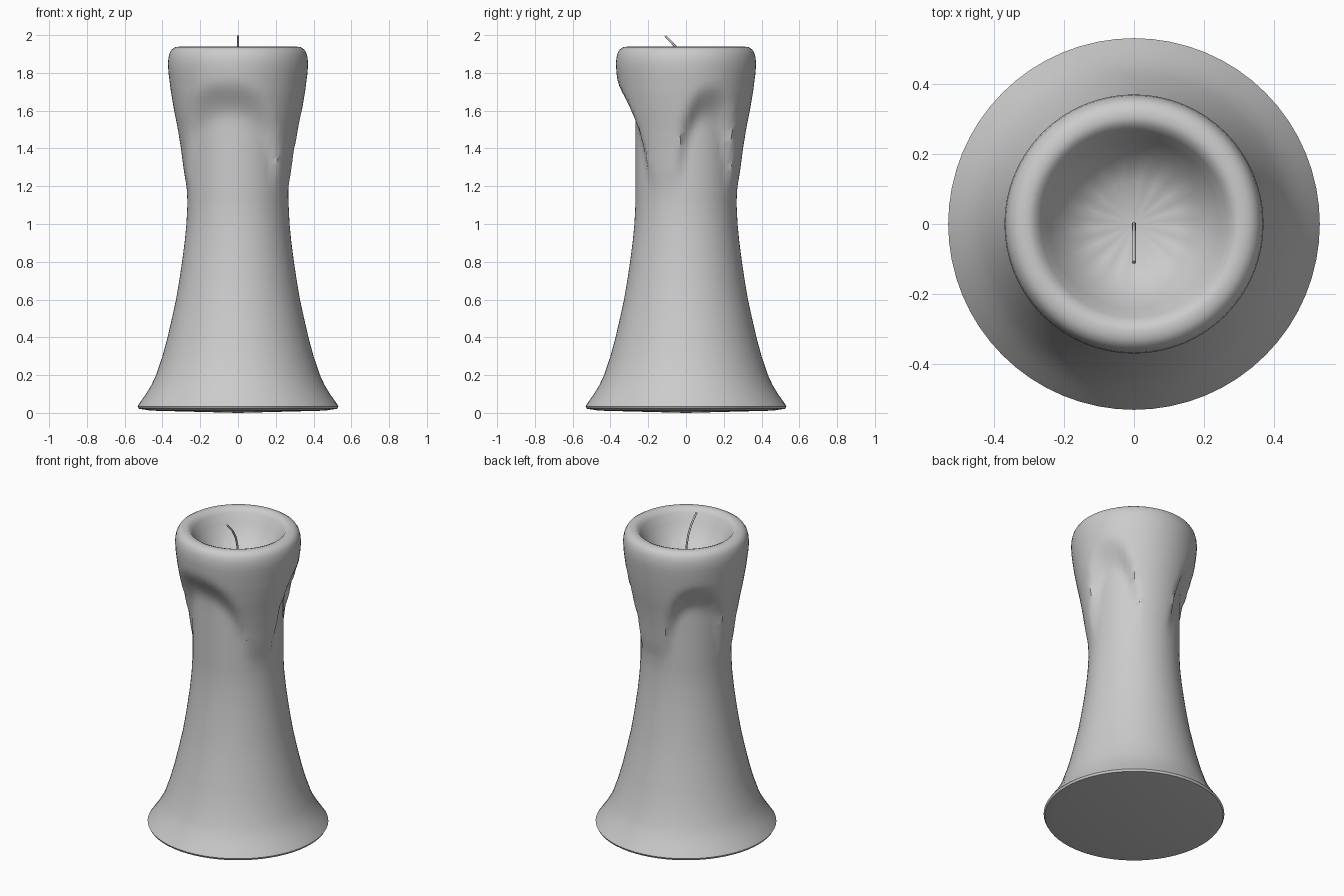
import bpy, bmesh, math

if "Cube" in bpy.data.objects:
    bpy.data.objects.remove(bpy.data.objects["Cube"])

SEG = 64

def lerp_profile(pts, z):
    if z <= pts[0][0]:
        return pts[0][1]
    for (z0, r0), (z1, r1) in zip(pts, pts[1:]):
        if z <= z1:
            return r0 + (r1 - r0) * (z - z0) / (z1 - z0)
    return pts[-1][1]

def smooth(t):
    t = min(1, max(0, t))
    return t * t * (3 - 2 * t)

# Radius by height: the melted core, and the wax overhang hanging around it
core = [(0.035, .532), (.06, .515), (.1, .487), (.15, .457), (.2, .434), (.3, .4), (.4, .373),
        (.5, .35), (.6, .328), (.7, .311), (.8, .296), (.9, .283), (1, .273), (1.1, .268), (1.5, .267), (1.9, .28)]
overhang = [(1.1, .268), (1.2, .274), (1.3, .289), (1.4, .302), (1.5, .318), (1.6, .338),
            (1.7, .355), (1.8, .368), (1.85, .371), (1.88, .368)]
# Arches in the overhang: centre angle, half width, top height
arches = [(-100, 56, 1.62), (23, 31, 1.60), (136, 36, 1.58)]

def edge_height(a):
    h = 1.12
    for c, w, top in arches:
        d = abs((math.degrees(a) - c + 180) % 360 - 180) / w
        if d < 1:
            h = max(h, 1.12 + (top - 1.12) * (1 - d ** 2.6) ** 0.6)
    return h

def outer(z, a):
    inner, outside = lerp_profile(core, z), lerp_profile(overhang, z)
    if z < 1.1:
        return inner
    k = smooth((z - edge_height(a) + 0.07) / 0.22)
    return inner + (outside - inner) * k

bm = bmesh.new()
rings = []

def ring(z, radius):
    vs = []
    for i in range(SEG):
        a = 2 * math.pi * i / SEG
        r = radius(a)
        vs.append(bm.verts.new((r * math.cos(a), r * math.sin(a), z)))
    rings.append(vs)

# Base edge and outer wall
ring(0.012, lambda a: 0.46)
ring(0.022, lambda a: 0.525)
heights = [.035, .06, .1, .15, .2, .3, .4, .5, .6, .7, .8, .9, 1, 1.1] + [1.1 + .03 * i for i in range(1, 27)]
for z in heights:
    ring(z, lambda a: outer(z, a))
# Rounded rim, then the hollow with a rippled floor
for z, r in [(1.905, .362), (1.925, .35), (1.936, .332), (1.94, .305), (1.932, .285), (1.91, .268),
             (1.86, .243), (1.80, .205), (1.755, .16)]:
    ring(z, lambda a: r)
ring(1.735, lambda a: 0.12 + 0.008 * math.cos(16 * a))
ring(1.72, lambda a: 0.06)

for lo, hi in zip(rings, rings[1:]):
    for i in range(SEG):
        j = (i + 1) % SEG
        bm.faces.new((lo[i], lo[j], hi[j], hi[i]))
for loop, z in ((rings[0], 0), (rings[-1], 1.715)):
    c = bm.verts.new((0, 0, z))
    for i in range(SEG):
        bm.faces.new((loop[i], loop[(i + 1) % SEG], c))
bmesh.ops.recalc_face_normals(bm, faces=bm.faces)
me = bpy.data.meshes.new("candle_body")
bm.to_mesh(me)
bm.free()
body = bpy.data.objects.new("candle_body", me)
bpy.context.collection.objects.link(body)
bpy.context.view_layer.objects.active = body
body.select_set(True)
bpy.ops.object.shade_smooth_by_angle(angle=math.radians(40))

# Bent wick
cu = bpy.data.curves.new("wick", 'CURVE')
cu.dimensions = '3D'
cu.bevel_depth = 0.006
cu.bevel_resolution = 2
cu.use_fill_caps = True
sp = cu.splines.new('POLY')
path = [(0, 1.70), (0, 1.76), (-.006, 1.82), (-.022, 1.88), (-.056, 1.94), (-.11, 1.996)]
sp.points.add(len(path) - 1)
for p, (y, z) in zip(sp.points, path):
    p.co = (0, y, z, 1)
bpy.context.collection.objects.link(bpy.data.objects.new("wick", cu))
